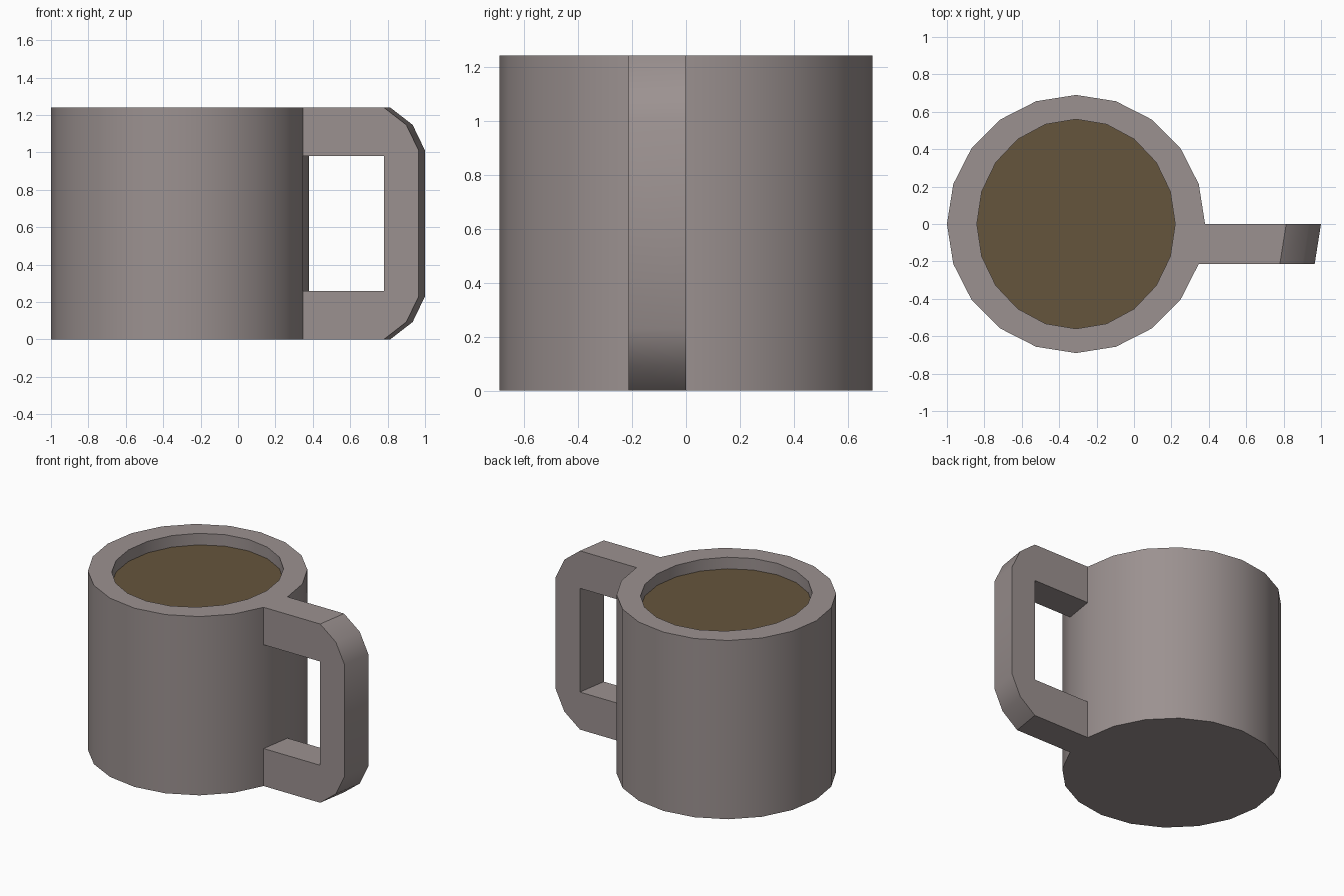
import bpy
import bmesh
from math import cos, sin, tau

if "Cube" in bpy.data.objects:
    bpy.data.objects.remove(bpy.data.objects["Cube"])

SIDES, CX, HEIGHT, LIQUID_Z = 20, -0.31, 1.24, 1.16


def material(name, rgb):
    mat = bpy.data.materials.new(name)
    mat.diffuse_color = (*rgb, 1)
    mat.use_nodes = True
    mat.node_tree.nodes["Principled BSDF"].inputs["Base Color"].default_value = mat.diffuse_color
    return mat


def finish(name, bm, mat):
    bmesh.ops.recalc_face_normals(bm, faces=bm.faces)
    mesh = bpy.data.meshes.new(name)
    bm.to_mesh(mesh)
    bm.free()
    mesh.materials.append(mat)
    obj = bpy.data.objects.new(name, mesh)
    bpy.context.collection.objects.link(obj)
    bpy.ops.object.select_all(action='DESELECT')
    obj.select_set(True)
    bpy.context.view_layer.objects.active = obj
    bpy.ops.object.shade_smooth_by_angle(angle=0.524)
    return obj


def ring(bm, rx, ry, z):
    return [bm.verts.new((CX + rx * cos(tau * i / SIDES), ry * sin(tau * i / SIDES), z))
            for i in range(SIDES)]


def bridge(bm, a, b):
    n = len(a)
    for i in range(n):
        j = (i + 1) % n
        bm.faces.new((a[i], a[j], b[j], b[i]))


ceramic = material("ceramic", (0.33, 0.285, 0.28))
coffee = material("coffee", (0.13, 0.09, 0.045))

# Mug body: base, outer wall, flat rim and inner lip down to the drink
bm = bmesh.new()
rings = [ring(bm, *r) for r in ((0.69, 0.69, 0), (0.69, 0.69, HEIGHT),
                                (0.53, 0.56, HEIGHT), (0.53, 0.56, LIQUID_Z))]
for lower, upper in zip(rings, rings[1:]):
    bridge(bm, lower, upper)
bm.faces.new(rings[0])
cap = bm.faces.new(rings[3])
finish_body = bm
bm.faces.remove(cap)
finish("mug_body", bm, ceramic)

# Drink surface
bm = bmesh.new()
bm.faces.new(ring(bm, 0.53, 0.56, LIQUID_Z))
drink = finish("drink", bm, coffee)
if drink.data.polygons[0].normal.z < 0:
    drink.data.flip_normals()

# Handle: C-shaped strip, sheared to sit flush on one facet of the wall
X0, Y0 = CX + 0.69 * cos(tau / SIDES), -0.69 * sin(tau / SIDES)
SHEAR = CX + 0.69 - X0
half_outer = [(X0, 1.24), (0.78, 1.24), (0.90, 1.147), (0.966, 1.01)]
half_inner = [(X0, 0.98), (0.78, 0.98)]
outer = half_outer + [(x, HEIGHT - z) for x, z in reversed(half_outer)]
inner = half_inner + [(x, HEIGHT - z) for x, z in reversed(half_inner)]
profile = outer + inner[::-1]

bm = bmesh.new()
front = [bm.verts.new((x, Y0, z)) for x, z in profile]
back = [bm.verts.new((x + SHEAR, 0, z)) for x, z in profile]
n = len(profile)
for i in range(n):
    j = (i + 1) % n
    if i not in (len(outer) - 1, n - 1):  # ends stay open against the wall
        bm.faces.new((front[i], front[j], back[j], back[i]))
bm.faces.new(front)
bm.faces.new(back[::-1])
finish("handle", bm, ceramic)
